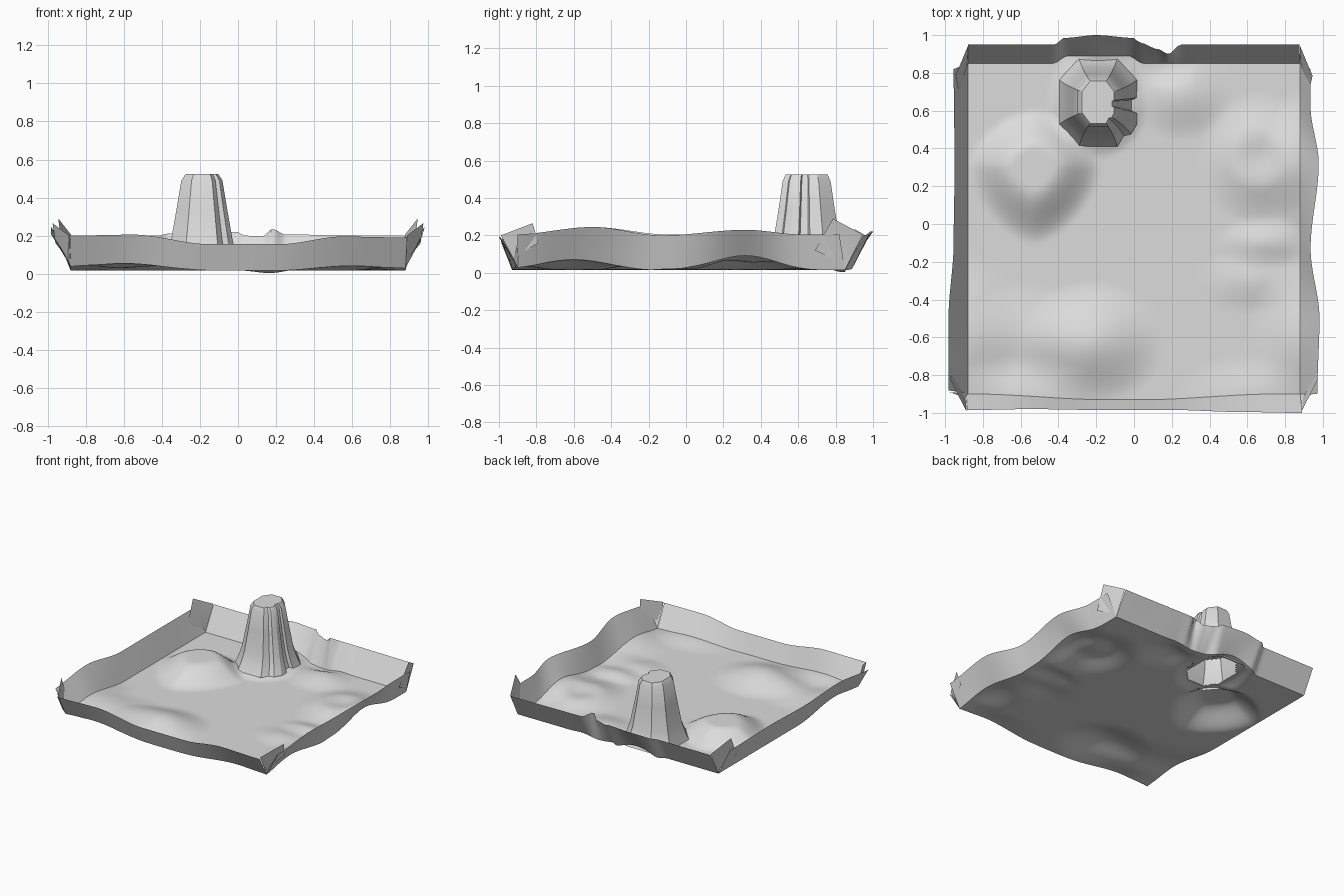
import bpy, bmesh, math
from mathutils import Vector

if "Cube" in bpy.data.objects:
    bpy.data.objects.remove(bpy.data.objects["Cube"])

grey = bpy.data.materials.new("pale_grey")
grey.diffuse_color = (0.72, 0.72, 0.72, 1)
grey.use_nodes = True
grey.node_tree.nodes["Principled BSDF"].inputs["Base Color"].default_value = grey.diffuse_color

X0, X1, Y0, Y1 = -0.88, 0.88, -0.93, 0.85
MESA = (-0.19, 0.645)


def finish(name, bm, angle=35):
    me = bpy.data.meshes.new(name)
    bm.to_mesh(me)
    bm.free()
    ob = bpy.data.objects.new(name, me)
    bpy.context.collection.objects.link(ob)
    me.materials.append(grey)
    bpy.ops.object.select_all(action='DESELECT')
    ob.select_set(True)
    bpy.context.view_layer.objects.active = ob
    bpy.ops.object.shade_smooth_by_angle(angle=math.radians(angle))
    return ob


def loft(name, rows, closed=False, cap=False, angle=35):
    bm = bmesh.new()
    vs = [[bm.verts.new(p) for p in row] for row in rows]
    n = len(rows[0])
    for a, b in zip(vs, vs[1:]):
        for i in range(n if closed else n - 1):
            j = (i + 1) % n
            bm.faces.new((a[i], a[j], b[j], b[i]))
    if cap:
        bm.faces.new(vs[-1])
    return finish(name, bm, angle)


def smooth(t):
    t = max(0.0, min(1.0, t))
    return t * t * (3 - 2 * t)


def lookup(table, t):
    """Eased interpolation of (t, a, b) rows."""
    if t <= table[0][0]:
        return table[0][1:]
    for p, q in zip(table, table[1:]):
        if t <= q[0]:
            k = smooth((t - p[0]) / (q[0] - p[0]))
            return tuple(u + (v - u) * k for u, v in zip(p[1:], q[1:]))
    return table[-1][1:]


# Hills: centre x, centre y, radius x, radius y, height
HILLS = [
    (-0.23, -0.63, 0.40, 0.33, 0.085), (-0.58, -0.58, 0.32, 0.28, 0.025),
    (0.68, -0.10, 0.26, 0.14, 0.03), (0.62, -0.30, 0.30, 0.18, 0.022),
    (0.25, 0.68, 0.28, 0.24, 0.04), (0.66, 0.34, 0.32, 0.36, 0.075),
    (0.66, 0.35, 0.17, 0.17, -0.035), (0.90, 0.30, 0.22, 0.42, 0.06),
    (0.90, -0.60, 0.30, 0.42, 0.055), (-0.90, -0.60, 0.30, 0.45, 0.055),
    (-0.60, -0.94, 0.45, 0.25, 0.038), (0.60, -0.94, 0.40, 0.25, 0.025),
    (0.18, 0.82, 0.16, 0.12, -0.022), (-0.19, 0.93, 0.25, 0.16, 0.05),
]


def height(x, y):
    z = 0.016
    for cx, cy, rx, ry, h in HILLS:
        d = math.hypot((x - cx) / rx, (y - cy) / ry)
        z += h * smooth(1 - d)
    # flat-topped hill with a rounded diamond outline, steeper at the back
    u, v = (x + 0.53) / 0.36, (y - 0.31) / (0.30 if y > 0.31 else 0.42)
    d = (abs(u) ** 1.6 + abs(v) ** 1.6) ** 0.625
    z += 0.115 * smooth((1 - d) / 0.7)
    # raised apron round the pillar
    d = math.hypot((x - MESA[0]) / 0.27, (y - MESA[1]) / 0.30)
    return z + 0.03 * smooth((1 - d) / 0.4)


def ground(x, y):
    """Ground point; the back edge bulges behind the pillar, the front edge waves."""
    push = 0.04 * smooth((0.24 - abs(x + 0.19)) / 0.08) * smooth((y - 0.6) / 0.25)
    wave = 0.03 * smooth((abs(x + 0.05) - 0.1) / 0.7) * smooth((-0.7 - y) / 0.23)
    return Vector((x, y + push + wave, height(x, y)))


# Floor sheet, open beneath the pillar
N = 90
bm = bmesh.new()
grid = [[bm.verts.new(ground(X0 + (X1 - X0) * i / N, Y0 + (Y1 - Y0) * j / N))
         for i in range(N + 1)] for j in range(N + 1)]
for j in range(N):
    for i in range(N):
        f = bm.faces.new((grid[j][i], grid[j][i + 1], grid[j + 1][i + 1], grid[j + 1][i]))
        c = f.calc_center_median()
        u, v = abs(c.x - MESA[0]) / 0.152, abs(c.y - MESA[1]) / 0.195
        if max(u, v, (u + v) / 1.45) < 1:
            bm.faces.remove(f)
finish("floor", bm)

# Pillar: hollow underneath, flat top, grooved on its right side
LEVELS = [(0.035, 0.205, 0.235), (0.09, 0.185, 0.205), (0.17, 0.163, 0.178),
          (0.34, 0.133, 0.150), (0.49, 0.108, 0.128), (0.525, 0.085, 0.112)]
rows = []
for z, rx, ry in LEVELS:
    c = 0.5
    ring = [(1, -c), (1, -0.25), (0.88, -0.2), (0.88, 0.05), (1.0, 0.1), (1, c),
            (c, 1), (0, 1), (-c, 1), (-1, c), (-1, 0),
            (-1, -c), (-c, -1), (0, -1), (c, -1), (0.66, -0.76), (0.85, -0.72)]
    rows.append([(MESA[0] + u * rx, MESA[1] + v * ry, z) for u, v in ring])
loft("pillar", rows, closed=True, cap=True, angle=25)

# Rim tables: distance along the wall, outward position, rim height
FRONT = [(-0.88, -0.985, 0.20), (-0.55, -0.98, 0.205), (-0.15, -0.985, 0.155),
         (0.22, -0.985, 0.155), (0.55, -0.995, 0.195), (0.88, -1.0, 0.19)]
BACK = [(-0.88, 0.95, 0.20), (-0.42, 0.95, 0.20), (-0.37, 0.985, 0.21), (-0.2, 1.0, 0.22),
        (0.0, 0.985, 0.22), (0.03, 0.96, 0.20), (0.13, 0.925, 0.195), (0.18, 0.90, 0.235),
        (0.25, 0.95, 0.205), (0.88, 0.95, 0.20)]
RIGHT = [(-0.92, 0.97, 0.205), (-0.5, 0.982, 0.245), (-0.13, 0.935, 0.20),
         (0.32, 0.978, 0.23), (0.62, 0.935, 0.205), (0.85, 0.935, 0.205)]
LEFT = [(-0.92, -0.982, 0.205), (-0.5, -0.982, 0.245), (-0.1, -0.955, 0.205),
        (0.3, -0.95, 0.21), (0.85, -0.955, 0.205)]


def wall(name, table, along_x, edge, lo, hi, rim_lo, rim_hi):
    n = 90
    bottom, top = [], []
    for i in range(n + 1):
        k = i / n
        t = lo + (hi - lo) * k
        r = rim_lo + (rim_hi - rim_lo) * k
        out, z = lookup(table, r)
        bottom.append(ground(t, edge) if along_x else ground(edge, t))
        top.append(Vector((r, out, z) if along_x else (out, r, z)))
    mid = [a.lerp(b, 0.5) for a, b in zip(bottom, top)]
    loft(name, [bottom, mid, top])


wall("front_wall", FRONT, True, Y0, X0, X1, -0.885, 0.89)
wall("back_wall", BACK, True, Y1, X0, X1, X0, 0.875)
wall("left_wall", LEFT, False, X0, Y0, Y1, -0.88, 0.82)
wall("right_wall", RIGHT, False, X1, Y0, Y1, -0.90, 0.82)

# Corner flaps: rim end, raised tip, lower side point, foot
for side, label in ((-1, "left"), (1, "right")):
    for end, quad, foot in (
        ("front", [(0.888, -0.99, 0.20), (0.975, -0.82, 0.265),
                   (0.960, -0.79, 0.16), (0.895, -0.92, 0.08)], (0.88, Y0)),
        ("back", [(0.878, 0.945, 0.205), (0.945, 0.785, 0.29),
                  (0.925, 0.69, 0.12), (0.885, 0.84, 0.05)], (0.88, Y1)),
    ):
        bm = bmesh.new()
        a, b, c, d = [bm.verts.new((side * x, y, z)) for x, y, z in quad]
        f = bm.verts.new(ground(side * foot[0], foot[1]))
        bm.faces.new((a, b, d))
        bm.faces.new((b, c, d))
        bm.faces.new((a, d, f))
        if end == "front":
            rim = bm.verts.new((side * 0.975, -0.89, 0.205))
            bm.faces.new((f, d, rim))
        finish(f"{end}_{label}_flap", bm)
